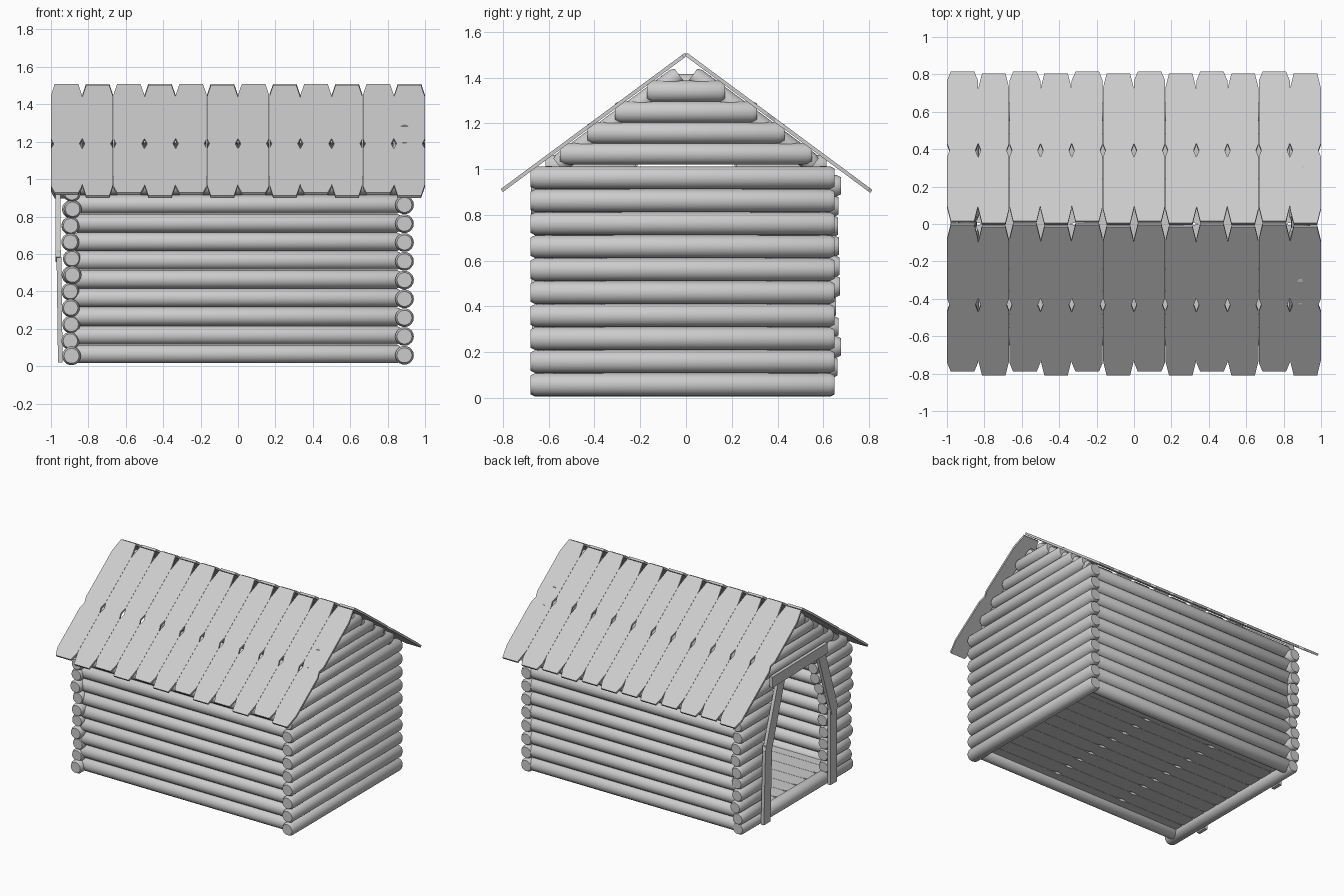
import bpy, bmesh, math, random
from mathutils import Vector, Matrix

if "Cube" in bpy.data.objects:
    bpy.data.objects.remove(bpy.data.objects["Cube"])

random.seed(4)
mat = bpy.data.materials.new("plain_grey")
mat.diffuse_color = (0.6, 0.6, 0.6, 1)
mat.use_nodes = True
mat.node_tree.nodes["Principled BSDF"].inputs["Base Color"].default_value = mat.diffuse_color


def finish(name, bm, smooth=False):
    bmesh.ops.recalc_face_normals(bm, faces=bm.faces)
    me = bpy.data.meshes.new(name)
    bm.to_mesh(me)
    bm.free()
    me.materials.append(mat)
    ob = bpy.data.objects.new(name, me)
    bpy.context.collection.objects.link(ob)
    if smooth:
        bpy.ops.object.select_all(action='DESELECT')
        ob.select_set(True)
        bpy.context.view_layer.objects.active = ob
        bpy.ops.object.shade_smooth_by_angle(angle=math.radians(35))
    return ob


def add_log(bm, a, b, r, n=18):
    """Round log from a to b with bevelled ends."""
    a, b = Vector(a), Vector(b)
    length = (b - a).length
    rot = (b - a).to_track_quat('Z', 'Y').to_matrix()
    c = min(0.02, length * 0.2)
    rings = []
    for t, k in ((0, 0.8), (c, 1), (length - c, 1), (length, 0.8)):
        rings.append([bm.verts.new(a + rot @ Vector((
            r * k * math.cos(2 * math.pi * i / n),
            r * k * math.sin(2 * math.pi * i / n), t))) for i in range(n)])
    for lo, hi in zip(rings, rings[1:]):
        for i in range(n):
            j = (i + 1) % n
            bm.faces.new((lo[i], lo[j], hi[j], hi[i]))
    bm.faces.new(rings[0][::-1])
    bm.faces.new(rings[-1])


def add_plank(bm, a, b, w, t, across, c0=(0, 0), c1=(0, 0)):
    """Flat board from a to b; c0/c1 are (inset, length) corner cuts at each end."""
    a, b, u = Vector(a), Vector(b), Vector(across).normalized()
    d = (b - a).normalized()
    nrm = d.cross(u).normalized()
    length, h = (b - a).length, w / 2
    pts = []
    for s in (-1, 1):
        side = []
        if c0[1]:
            side.append((s * (h - c0[0]), 0))
        side.append((s * h, c0[1]))
        side.append((s * h, length - c1[1]))
        if c1[1]:
            side.append((s * (h - c1[0]), length))
        pts += side if s < 0 else side[::-1]
    top, bot = ([bm.verts.new(a + u * x + d * y + nrm * z) for x, y in pts]
                for z in (t / 2, -t / 2))
    bm.faces.new(top)
    bm.faces.new(bot[::-1])
    for i in range(len(pts)):
        j = (i + 1) % len(pts)
        bm.faces.new((top[i], bot[i], bot[j], top[j]))


# long side walls
for side, name in ((-1, "front_wall_logs"), (1, "back_wall_logs")):
    bm = bmesh.new()
    for i in range(10):
        add_log(bm, (-0.88, side * 0.6, 0.065 + 0.1 * i),
                (0.87, side * 0.6, 0.065 + 0.1 * i), 0.05)
    finish(name, bm, True)

# closed end wall with stepped gable
bm = bmesh.new()
for i in range(10):
    z = 0.058 + 0.1005 * i
    add_log(bm, (0.89, -0.68, z), (0.89, 0.65, z), 0.05)
for i, h in enumerate((0.55, 0.43, 0.31, 0.17)):
    z = 1.067 + 0.091 * i
    add_log(bm, (0.89, -h, z), (0.89, h, z), 0.048)
finish("closed_end_logs", bm, True)

# entrance end wall: sill log, split logs either side of the opening, gable
bm = bmesh.new()
add_log(bm, (-0.89, -0.68, 0.055), (-0.89, 0.65, 0.055), 0.05)
for i in range(1, 12):
    z = 0.047 + 0.088 * i
    inner = 0.37 if z < 0.6 else 0.37 - (z - 0.6) * 0.36
    for s in (-1, 1):
        outer = 0.66 + random.uniform(-0.01, 0.02)
        outer = min(outer, (1.47 - z) / 0.74)
        x = -0.89 + random.uniform(-0.008, 0.008)
        add_log(bm, (x, s * inner, z), (x, s * outer, z), 0.048)
for i, h in enumerate((0.45, 0.33, 0.21, 0.11)):
    z = 1.115 + 0.085 * i
    add_log(bm, (-0.89, -h, z), (-0.89, h, z), 0.047)
finish("entrance_end_logs", bm, True)

# sloping rafters under the roof at both ends
bm = bmesh.new()
for x in (-0.87, 0.87):
    for s in (-1, 1):
        add_log(bm, (x, s * 0.03, 1.412), (x, s * 0.56, 1.02), 0.042)
finish("rafters", bm, True)

# door frame boards
bm = bmesh.new()
for s in (-1, 1):
    add_plank(bm, (-0.95, s * 0.4, 0.02), (-0.958, s * 0.39, 0.62), 0.08, 0.025, (0, 1, 0))
    add_plank(bm, (-0.962, s * 0.4, 0.57), (-0.962, s * 0.23, 1.09), 0.08, 0.025,
              (0, 0.52, s * 0.17))
add_plank(bm, (-0.968, -0.3, 1.09), (-0.968, 0.36, 1.08), 0.08, 0.025, (0, 0, 1))
finish("door_frame", bm)

# roof boards: two rows per column, corners cut so notches show
W = 1 / 6
for s, name in ((-1, "front_roof_boards"), (1, "back_roof_boards")):
    bm = bmesh.new()
    for i in range(12):
        x = -1 + W * (i + 0.5)
        odd = i % 2
        end = (0.785 + 0.02 * odd) if s < 0 else (0.81 - 0.01 * odd)
        start = 0.0 if (odd == (s > 0)) else 0.012
        mid = 0.43 if s < 0 else 0.39

        def p(y):
            return (x, s * y, 1.502 - 0.74 * y)
        add_plank(bm, p(start), p(mid), W - 0.001, 0.016, (1, 0, 0), (0.02, 0.1), (0.014, 0.045))
        add_plank(bm, p(mid), p(end), W - 0.001, 0.016, (1, 0, 0), (0.014, 0.045),
                  (0.02, 0.06 + 0.04 * odd))
    finish(name, bm)

# floor boards
bm = bmesh.new()
for i in range(10):
    y = -0.54 + 0.12 * i
    for a, b in ((-0.86, -0.29), (-0.29, 0.29), (0.29, 0.86)):
        add_plank(bm, (a, y, 0.07), (b, y, 0.07), 0.118, 0.02, (0, 1, 0),
                  (0.012, 0.05), (0.012, 0.05))
finish("floor_boards", bm)
